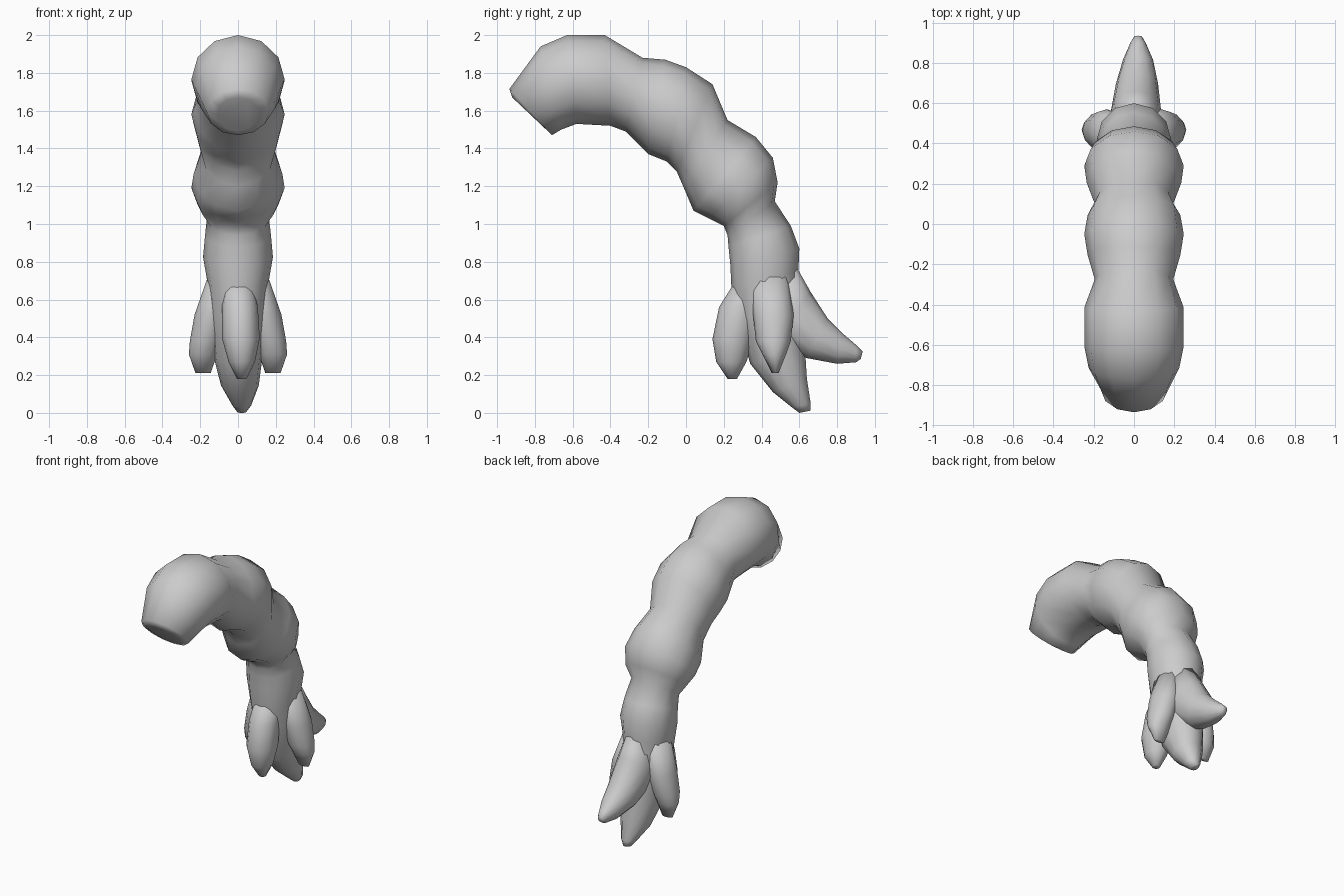
import bpy, bmesh, math
from mathutils import Vector

SIDES = 12
skin = bpy.data.materials.new("plain grey")
skin.diffuse_color = (0.6, 0.6, 0.6, 1)


def tube(name, rings, side=1):
    """Loft ellipses: each ring is (y, z of back), (y, z of front), half width, centre x."""
    bm = bmesh.new()
    loops = []
    for back, front, w, x in rings:
        a, b = Vector((x * side, *back)), Vector((x * side, *front))
        mid, half = (a + b) / 2, (a - b) / 2
        loop = []
        for i in range(SIDES):
            t = 2 * math.pi * i / SIDES
            loop.append(bm.verts.new(mid + half * math.cos(t) + Vector((w * math.sin(t), 0, 0))))
        loops.append(loop)
    for p, q in zip(loops, loops[1:]):
        for i in range(SIDES):
            j = (i + 1) % SIDES
            bm.faces.new((p[i], p[j], q[j], q[i]))
    # slightly fanned end caps
    for loop in (loops[0], loops[-1]):
        bm.faces.new(loop)
    bmesh.ops.recalc_face_normals(bm, faces=bm.faces)
    for f in bm.faces:
        f.smooth = True
    me = bpy.data.meshes.new(name)
    bm.to_mesh(me)
    bm.free()
    me.materials.append(skin)
    ob = bpy.data.objects.new(name, me)
    bpy.context.collection.objects.link(ob)
    return ob


# bulging segmented arm, ending in the lowest claw
tube("segmented_arm", [
    ((-.92, 1.67), (-.73, 1.49), .11, 0),
    ((-.935, 1.715), (-.71, 1.47), .165, 0),
    ((-.77, 1.94), (-.66, 1.50), .225, 0),
    ((-.63, 2.0), (-.58, 1.53), .247, 0),
    ((-.43, 2.0), (-.40, 1.52), .247, 0),
    ((-.23, 1.88), (-.32, 1.49), .195, 0),
    ((-.11, 1.87), (-.20, 1.37), .23, 0),
    ((0, 1.83), (-.10, 1.33), .247, 0),
    ((.14, 1.74), (-.05, 1.28), .23, 0),
    ((.22, 1.55), (-.015, 1.20), .195, 0),
    ((.37, 1.46), (.04, 1.07), .235, 0),
    ((.46, 1.35), (.12, 1.03), .247, 0),
    ((.485, 1.22), (.20, .99), .215, 0),
    ((.47, 1.12), (.22, .94), .165, 0),
    ((.555, .99), (.225, .88), .175, 0),
    ((.60, .87), (.235, .78), .185, 0),
    ((.595, .75), (.24, .67), .165, 0),
    ((.61, .55), (.27, .50), .15, 0),
    ((.63, .34), (.34, .26), .13, 0),
    ((.64, .18), (.46, .11), .10, .01),
    ((.66, .05), (.56, .03), .05, .02),
    ((.66, .012), (.60, .0), .025, .02),
])

# long claw pointing backwards
tube("back_claw", [
    ((.57, .80), (.36, .52), .11, .01),
    ((.66, .64), (.46, .38), .125, .01),
    ((.75, .50), (.64, .29), .105, .015),
    ((.83, .42), (.80, .26), .075, .02),
    ((.90, .36), (.90, .268), .038, .02),
    ((.935, .325), (.925, .285), .02, .02),
])

# rounded front finger
tube("front_finger", [
    ((.42, .74), (.25, .68), .07, 0),
    ((.39, .56), (.175, .56), .095, .01),
    ((.36, .40), (.14, .39), .10, .015),
    ((.32, .27), (.16, .27), .07, .02),
    ((.27, .18), (.22, .18), .025, .02),
])

# mirrored side fingers
for label, side in (("left", -1), ("right", 1)):
    tube(label + "_finger", [
        ((.54, .72), (.34, .72), .07, .09),
        ((.57, .52), (.355, .52), .095, .135),
        ((.555, .38), (.37, .38), .085, .17),
        ((.53, .31), (.405, .31), .075, .185),
        ((.49, .21), (.455, .21), .04, .185),
    ], side)
